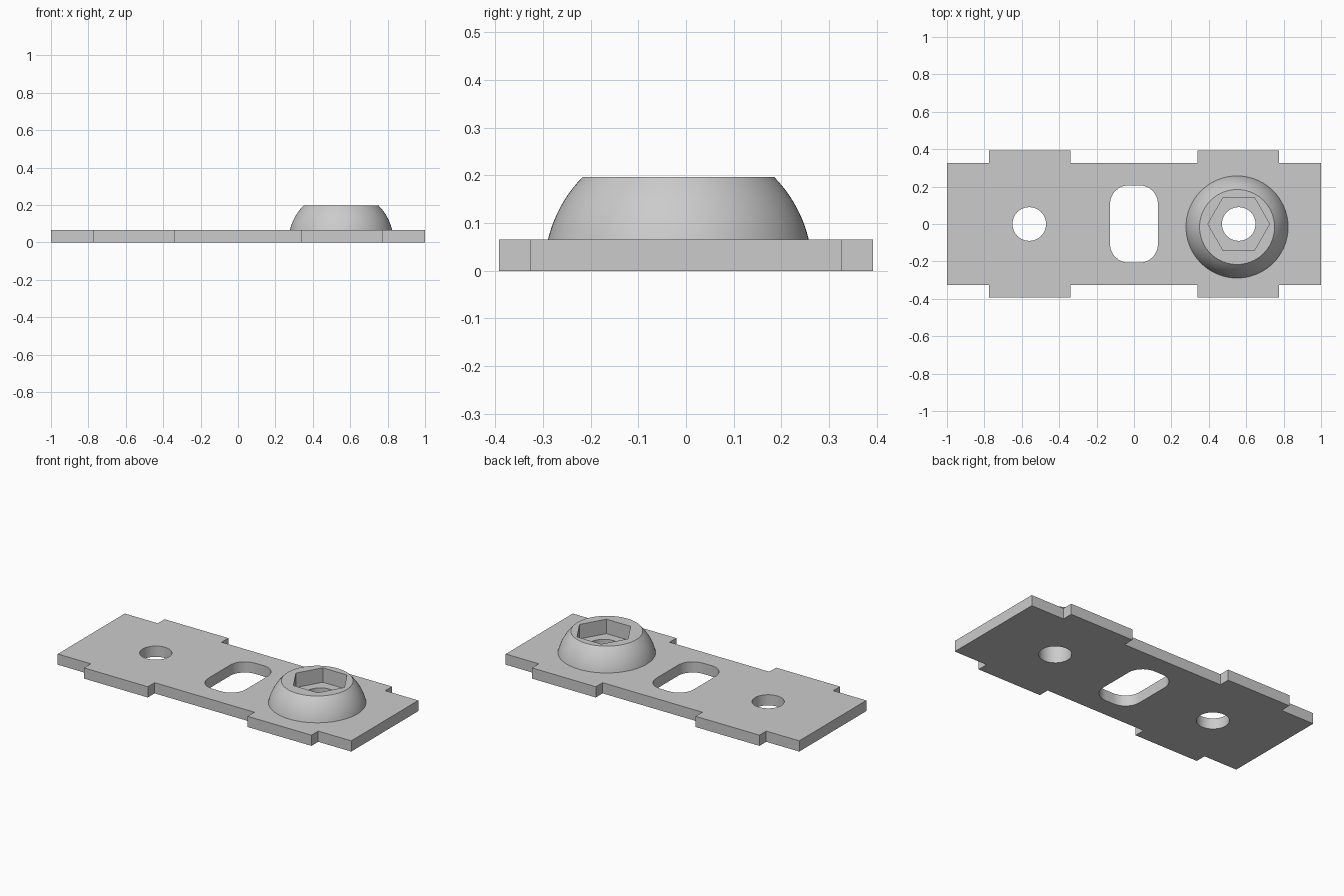
import bpy, bmesh
from math import sin, cos, pi, sqrt

cube = bpy.data.objects.get("Cube")
if cube:
    bpy.data.objects.remove(cube, do_unlink=True)

metal = bpy.data.materials.new("plain grey metal")
metal.use_nodes = True
GREY = (0.6, 0.6, 0.6, 1)
metal.diffuse_color = GREY
metal.node_tree.nodes["Principled BSDF"].inputs["Base Color"].default_value = GREY

THICK, TOP, FLOOR = 0.066, 0.197, 0.108
HOLE_X, HOLE_R = 0.56, 0.09


def loft(name, rings):
    """Closed solid through matching rings of points, capped at both ends."""
    bm = bmesh.new()
    loops = [[bm.verts.new(p) for p in ring] for ring in rings]
    n = len(loops[0])
    for low, high in zip(loops, loops[1:]):
        for i in range(n):
            j = (i + 1) % n
            bm.faces.new((low[i], low[j], high[j], high[i]))
    bm.faces.new(loops[0][::-1])
    bm.faces.new(loops[-1])
    bmesh.ops.recalc_face_normals(bm, faces=bm.faces)
    mesh = bpy.data.meshes.new(name)
    bm.to_mesh(mesh)
    bm.free()
    mesh.materials.append(metal)
    obj = bpy.data.objects.new(name, mesh)
    bpy.context.collection.objects.link(obj)
    return obj


def prism(name, outline, z0, z1):
    return loft(name, [[(x, y, z) for x, y in outline] for z in (z0, z1)])


def circle(cx, cy, r, n=48):
    return [(cx + r * cos(2 * pi * i / n), cy + r * sin(2 * pi * i / n)) for i in range(n)]


def rounded_rect(hx, hy, r, steps=12):
    pts = []
    for k, (sx, sy) in enumerate(((1, 1), (-1, 1), (-1, -1), (1, -1))):
        for i in range(steps + 1):
            a = (k + i / steps) * pi / 2
            pts.append((sx * (hx - r) + r * cos(a), sy * (hy - r) + r * sin(a)))
    return pts


def cut(obj, cutters):
    """Subtract each cutter, apply the result and discard the cutter."""
    bpy.ops.object.select_all(action='DESELECT')
    bpy.context.view_layer.objects.active = obj
    obj.select_set(True)
    for c in cutters:
        c.hide_render = True
        mod = obj.modifiers.new("cut", 'BOOLEAN')
        mod.operation, mod.solver, mod.object = 'DIFFERENCE', 'EXACT', c
        bpy.ops.object.modifier_apply(modifier=mod.name)
        bpy.data.objects.remove(c, do_unlink=True)
    bpy.ops.object.shade_smooth_by_angle(angle=pi / 6)


# Base plate: one edge with two side tabs, mirrored to the opposite edge
W, TAB = 0.326, 0.392
half = [(0.34, W), (0.34, TAB), (0.775, TAB), (0.775, W), (1, W)]
edge = [(-x, y) for x, y in half[::-1]] + half
plate = prism("base_plate", edge + [(x, -y) for x, y in edge[::-1]], 0, THICK)
cut(plate, [
    prism("left_hole", circle(HOLE_X, 0, HOLE_R), -0.1, 0.2),
    prism("right_hole", circle(-HOLE_X, 0, HOLE_R), -0.1, 0.2),
    prism("slot", rounded_rect(0.128, 0.207, 0.1), -0.1, 0.2),
])

# Domed boss: a truncated sphere slice centred at plate bottom level
DOME_R, STEPS = 0.281, 10
rings = []
for k in range(STEPS + 1):
    z = THICK + (TOP - THICK) * k / STEPS
    r = sqrt(DOME_R ** 2 - z ** 2)
    rings.append([(x, y, z) for x, y in circle(0.551, -0.016, r, 72)])
boss = loft("domed_boss", rings)

# Hexagonal socket with a round bore below it
cut(boss, [
    prism("socket", circle(HOLE_X, 0, 0.165, 6), FLOOR, 0.3),
    prism("bore", circle(HOLE_X, 0, HOLE_R), -0.1, 0.2),
])
